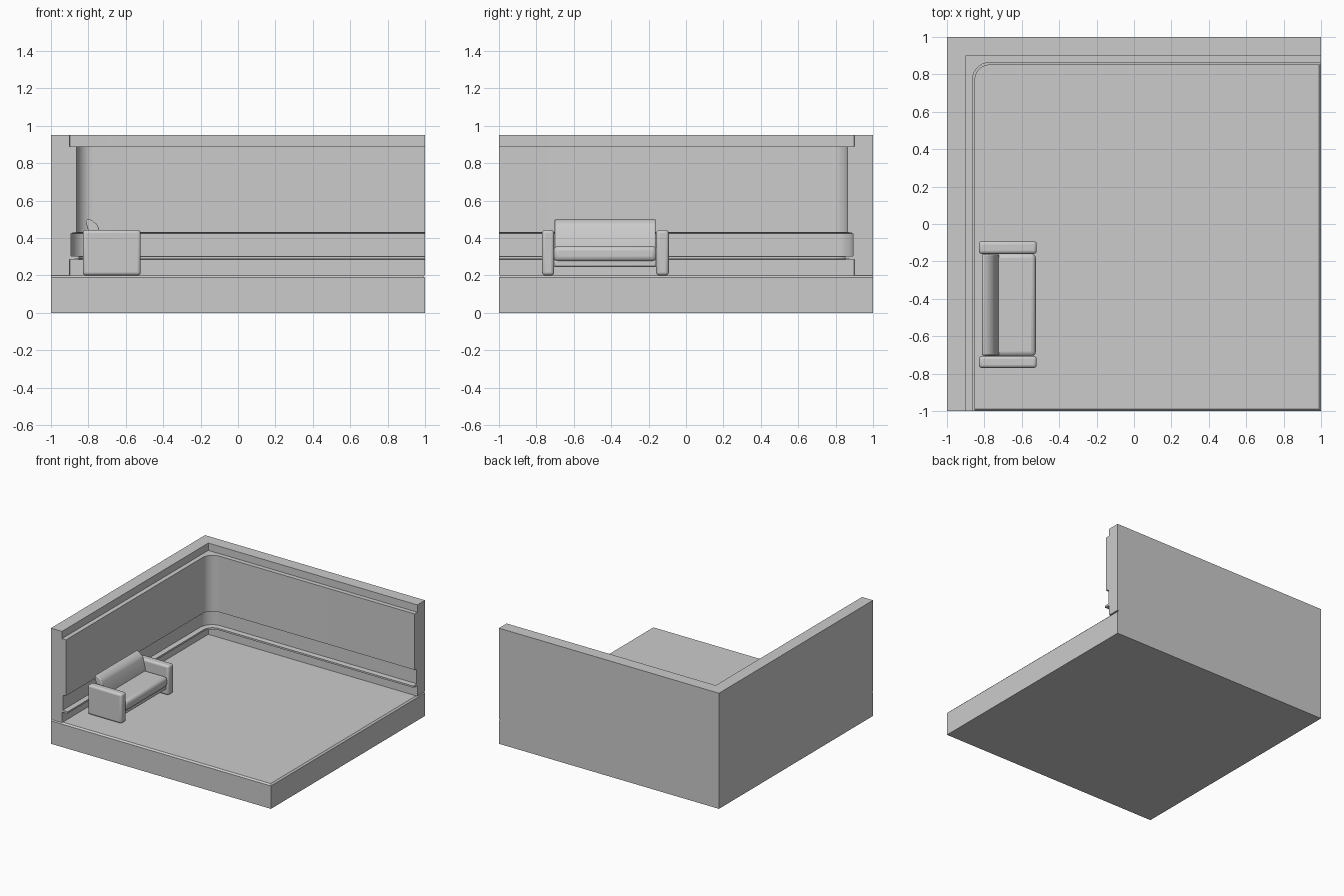
import bpy, bmesh, math
from mathutils import Vector

if "Cube" in bpy.data.objects:
    bpy.data.objects.remove(bpy.data.objects["Cube"])


def finish(name, bm, bevel=0.0, segments=3):
    bmesh.ops.recalc_face_normals(bm, faces=bm.faces)
    mesh = bpy.data.meshes.new(name)
    bm.to_mesh(mesh)
    bm.free()
    ob = bpy.data.objects.new(name, mesh)
    bpy.context.collection.objects.link(ob)
    if bevel:
        mod = ob.modifiers.new("rounding", 'BEVEL')
        mod.width, mod.segments = bevel, segments
        mod.limit_method = 'ANGLE'
        mod.angle_limit = math.radians(40)
    bpy.ops.object.select_all(action='DESELECT')
    bpy.context.view_layer.objects.active = ob
    ob.select_set(True)
    bpy.ops.object.shade_smooth_by_angle(angle=math.radians(30))
    return ob


def box(name, lo, hi, bevel=0.0):
    lo, hi = Vector(lo), Vector(hi)
    bm = bmesh.new()
    bmesh.ops.create_cube(bm, size=1)
    for v in bm.verts:
        v.co = (lo + hi) / 2 + v.co * (hi - lo)
    return finish(name, bm, bevel)


def extrude_y(name, profile, y0, y1, bevel=0.0):
    """Closed x-z profile extruded along y."""
    bm = bmesh.new()
    face = bm.faces.new([bm.verts.new((x, y0, z)) for x, z in profile])
    new = bmesh.ops.extrude_face_region(bm, geom=[face])["geom"]
    for v in new:
        if isinstance(v, bmesh.types.BMVert):
            v.co.y = y1
    return finish(name, bm, bevel)


# floor slab, with a chamfer along the two open top edges
bm = bmesh.new()
bmesh.ops.create_cube(bm, size=2)
for v in bm.verts:
    v.co.z = 0.2 if v.co.z > 0 else 0.0
edges = []
for e in bm.edges:
    a, b = e.verts
    if min(a.co.z, b.co.z) > 0.1 and (max(a.co.y, b.co.y) < 0 or min(a.co.x, b.co.x) > 0):
        edges.append(e)
bmesh.ops.bevel(bm, geom=edges, offset=0.012, segments=1, affect='EDGES')
finish("floor", bm)


# L-shaped wall: stacked outlines (thickness, inner corner radius, height)
def wall_ring(bm, t, r, z, steps=10):
    pts = [(-1, -1), (-1, 1), (1, 1), (1, 1 - t)]
    cx, cy = -1 + t + r, 1 - t - r
    for i in range(steps + 1):
        a = math.radians(90 + 90 * i / steps)
        pts.append((cx + r * math.cos(a), cy + r * math.sin(a)))
    pts.append((-1 + t, -1))
    return [bm.verts.new((x, y, z)) for x, y in pts]


sections = [
    (0.10, 0.002, 0.20), (0.10, 0.002, 0.285),    # skirting
    (0.15, 0.08, 0.288), (0.15, 0.08, 0.302),     # thin ledge
    (0.108, 0.11, 0.305), (0.108, 0.11, 0.425),   # recessed band
    (0.137, 0.09, 0.43), (0.137, 0.09, 0.89),     # upper panel
    (0.10, 0.002, 0.89), (0.10, 0.002, 0.95),     # top rim
]
bm = bmesh.new()
rings = [wall_ring(bm, *s) for s in sections]
n = len(rings[0])
for low, high in zip(rings, rings[1:]):
    for i in range(n):
        j = (i + 1) % n
        bm.faces.new((low[i], low[j], high[j], high[i]))
bm.faces.new(rings[0])
bm.faces.new(rings[-1])
bmesh.ops.remove_doubles(bm, verts=bm.verts, dist=0.0001)
finish("walls", bm)

# sofa arms
for name, y0, y1 in (("front_arm", -0.77, -0.705), ("rear_arm", -0.16, -0.092)):
    box("sofa_" + name, (-0.83, y0, 0.2), (-0.52, y1, 0.443), 0.017)

# sofa seat: base board and cushion
box("sofa_seat_base", (-0.80, -0.708, 0.245), (-0.54, -0.157, 0.285), 0.012)
box("sofa_seat_cushion", (-0.79, -0.708, 0.275), (-0.525, -0.157, 0.357), 0.025)

# sofa back: leaning cushion
back = [(-0.772, 0.335), (-0.72, 0.335), (-0.725, 0.37), (-0.745, 0.455),
        (-0.755, 0.475), (-0.785, 0.497), (-0.805, 0.502), (-0.815, 0.49)]
extrude_y("sofa_back", back, -0.702, -0.163, 0.006)
